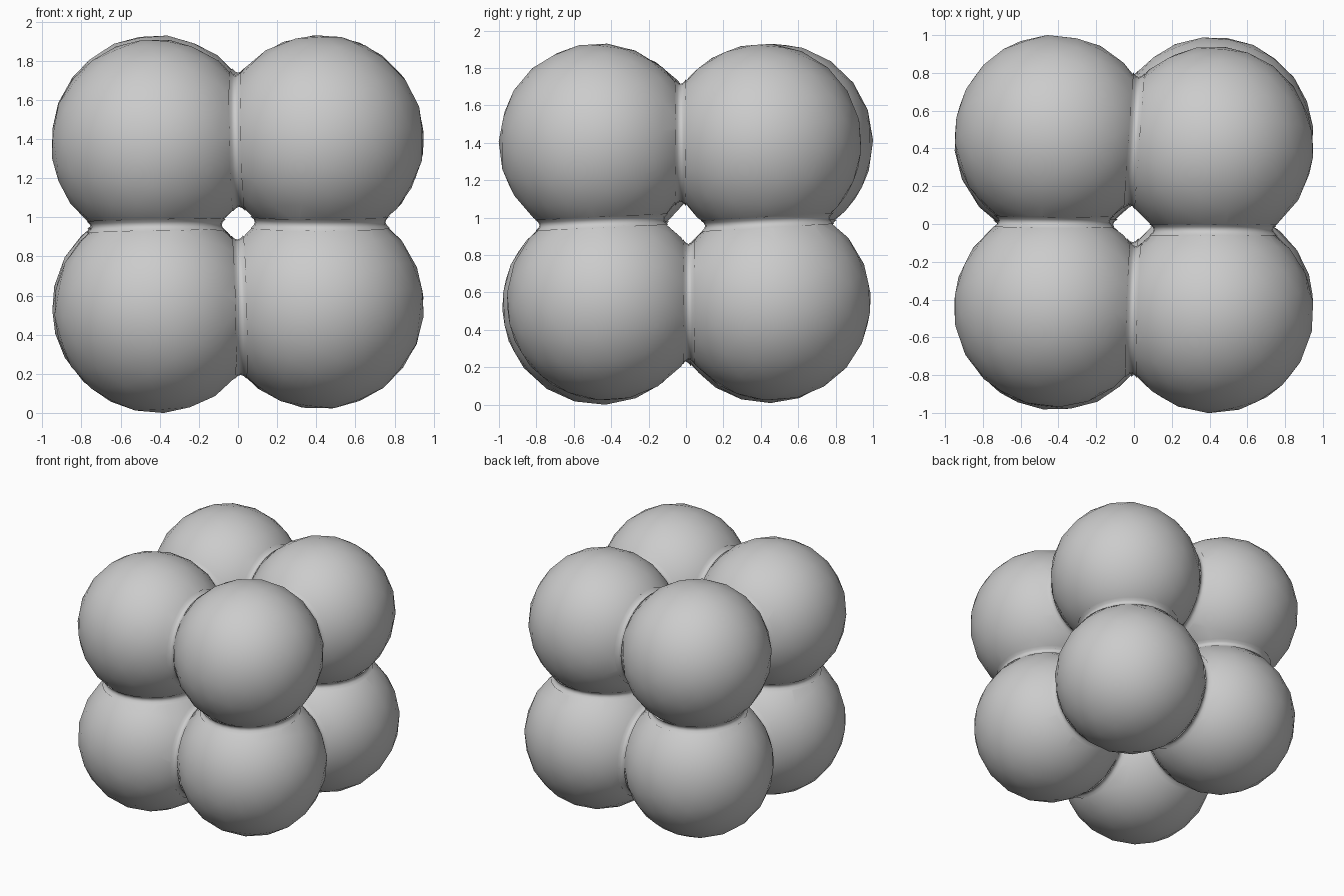
import bpy
import bmesh
import random
from itertools import combinations
from math import sqrt, tau
from mathutils import Euler, Matrix, Vector

random.seed(4)

cube = bpy.data.objects.get("Cube")
if cube:
    bpy.data.objects.remove(cube, do_unlink=True)

# One plain grey for the whole cluster
grey = bpy.data.materials.new("soft_grey")
grey.use_nodes = True
colour = (0.6, 0.6, 0.6, 1.0)
grey.diffuse_color = colour
grey.node_tree.nodes["Principled BSDF"].inputs["Base Color"].default_value = colour

RADIUS = 0.532
CREASE = 0.03  # half width of the soft crease between two balls

# Eight slightly uneven balls, two layers of four
CENTRES = {
    "bottom_front_right": (-0.41, -0.455, 0.53),
    "bottom_front_left": (0.42, -0.43, 0.55),
    "bottom_back_right": (-0.42, 0.44, 0.54),
    "bottom_back_left": (0.42, 0.46, 0.55),
    "top_front_right": (-0.425, -0.44, 1.38),
    "top_front_left": (0.42, -0.47, 1.40),
    "top_back_right": (-0.42, 0.47, 1.40),
    "top_back_left": (0.42, 0.41, 1.40),
}
CENTRES = {name: Vector(co) for name, co in CENTRES.items()}


def finish(bm, name):
    mesh = bpy.data.meshes.new(name)
    bmesh.ops.recalc_face_normals(bm, faces=bm.faces)
    bm.to_mesh(mesh)
    bm.free()
    mesh.materials.append(grey)
    mesh.shade_smooth()
    obj = bpy.data.objects.new(name, mesh)
    bpy.context.collection.objects.link(obj)


def touching(a, b):
    return 0 < (a - b).length < 2 * RADIUS


# Faceted balls, each trimmed where it meets its neighbours
for name, centre in CENTRES.items():
    bm = bmesh.new()
    turn = Euler([random.uniform(0, tau) for _ in range(3)]).to_matrix().to_4x4()
    bmesh.ops.create_icosphere(bm, subdivisions=3, radius=RADIUS,
                               matrix=Matrix.Translation(centre) @ turn)
    for other in CENTRES.values():
        if touching(centre, other):
            bmesh.ops.bisect_plane(bm, geom=bm.verts[:] + bm.edges[:] + bm.faces[:],
                                   plane_co=(centre + other) / 2,
                                   plane_no=other - centre, clear_outer=True)
    finish(bm, name + "_ball")


# Narrow hollow rings that soften the creases
for (name_a, a), (name_b, b) in combinations(CENTRES.items(), 2):
    if not touching(a, b):
        continue
    half = (b - a).length / 2
    neck = sqrt(RADIUS ** 2 - half ** 2)
    rim = sqrt(RADIUS ** 2 - (half - CREASE) ** 2)
    waist = neck + 0.4 * (rim - neck)
    frame = Matrix.Translation((a + b) / 2) @ (b - a).to_track_quat('Z', 'Y').to_matrix().to_4x4()
    bm = bmesh.new()
    profile = []
    for step in range(-2, 3):
        t = step / 2
        profile.append(bm.verts.new((waist + (rim - waist) * t * t, 0, CREASE * t)))
    edges = [bm.edges.new(pair) for pair in zip(profile, profile[1:])]
    bmesh.ops.spin(bm, geom=profile + edges, axis=(0, 0, 1), cent=(0, 0, 0),
                   angle=tau, steps=32, use_merge=True)
    bmesh.ops.transform(bm, matrix=frame, verts=bm.verts)
    finish(bm, name_a + "_to_" + name_b + "_crease")
